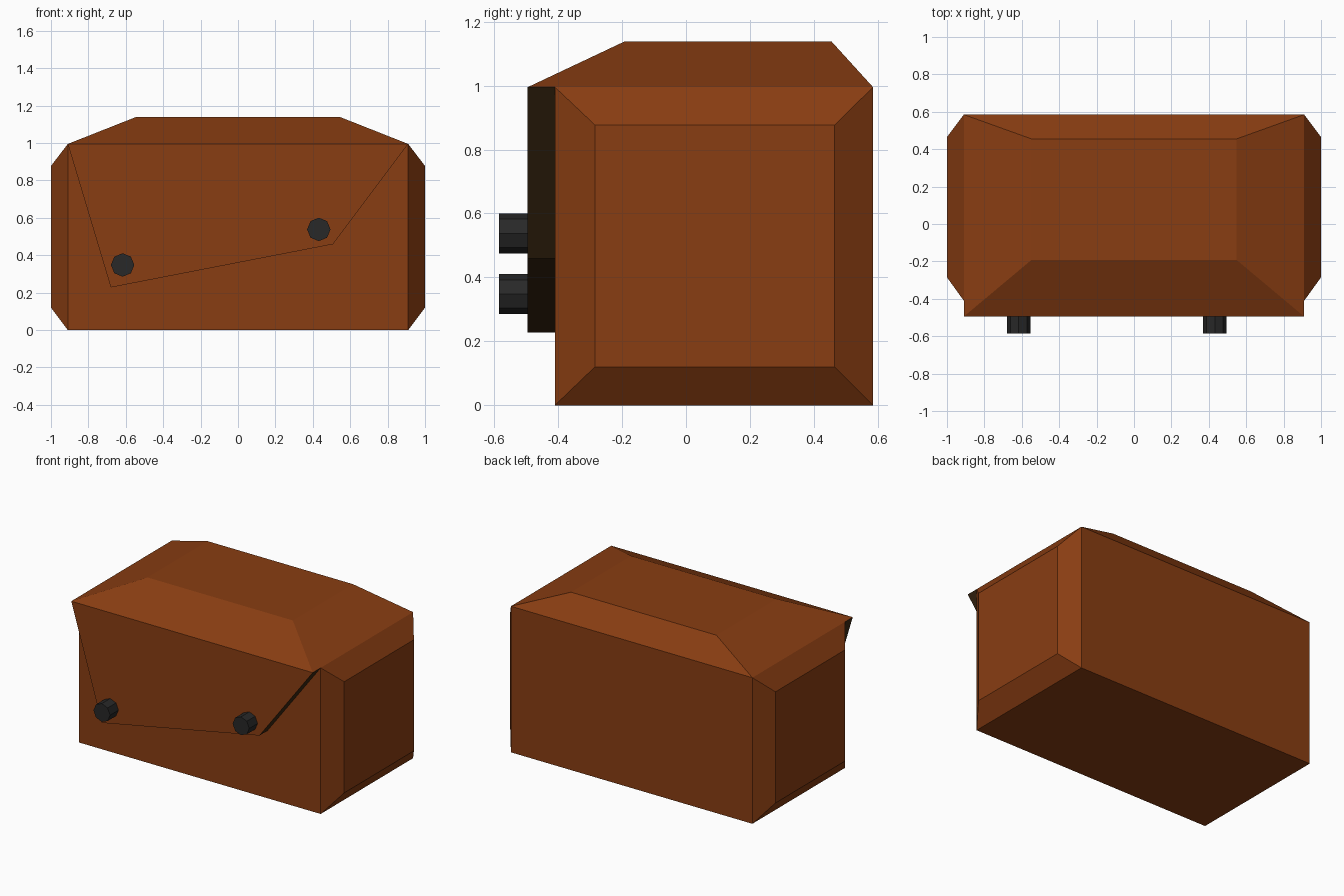
import bpy, bmesh, math

if "Cube" in bpy.data.objects:
    bpy.data.objects.remove(bpy.data.objects["Cube"])


def material(name, rgb):
    m = bpy.data.materials.new(name)
    m.diffuse_color = (*rgb, 1)
    m.use_nodes = True
    m.node_tree.nodes["Principled BSDF"].inputs["Base Color"].default_value = m.diffuse_color
    return m


leather = material("brown leather", (0.25, 0.047, 0.006))
edge = material("dark edge", (0.045, 0.021, 0.006))
black = material("black stud", (0.021, 0.021, 0.021))


def loft(name, rings, mats, edge_rule=None):
    """Skin a list of equal-length point rings and cap both ends."""
    bm = bmesh.new()
    rows = [[bm.verts.new(p) for p in r] for r in rings]
    n = len(rows[0])
    for a, b in zip(rows, rows[1:]):
        for i in range(n):
            j = (i + 1) % n
            bm.faces.new((a[i], a[j], b[j], b[i]))
    bm.faces.new(rows[0])
    bm.faces.new(rows[-1])
    bmesh.ops.recalc_face_normals(bm, faces=bm.faces)
    if edge_rule:
        for f in bm.faces:
            f.material_index = int(edge_rule(f))
    me = bpy.data.meshes.new(name)
    bm.to_mesh(me)
    bm.free()
    for m in mats:
        me.materials.append(m)
    ob = bpy.data.objects.new(name, me)
    bpy.context.collection.objects.link(ob)
    return ob


def rect(u0, u1, v0, v1):
    return [(u0, v0), (u1, v0), (u1, v1), (u0, v1)]


# Body with a tapered panel bulging from each end
big, small = rect(-0.41, 0.585, 0, 0.995), rect(-0.285, 0.465, 0.12, 0.877)
loft("bag_body", [[(x, y, z) for y, z in r] for x, r in
                  ((-1, small), (-0.91, big), (0.91, big), (1, small))], [leather])

# Sloped lid
loft("lid", [[(x, y, 0.995) for x, y in rect(-0.91, 0.91, -0.495, 0.585)],
             [(x, y, 1.138) for x, y in rect(-0.548, 0.548, -0.192, 0.455)]], [leather])

# Lopsided front flap with dark cut edges
outline = [(-0.91, 0.995), (-0.68, 0.228), (0.508, 0.459), (0.91, 0.995)]
loft("front_flap", [[(x, y, z) for x, z in outline] for y in (-0.495, -0.41)],
     [leather, edge], lambda f: abs(f.normal.y) < 0.5)

# Eight-sided studs
for name, cx, cz in (("stud_left", -0.617, 0.348), ("stud_right", 0.432, 0.538)):
    ring = [(cx + 0.0625 * math.cos(i * math.pi / 4),
             cz + 0.0625 * math.sin(i * math.pi / 4)) for i in range(8)]
    loft(name, [[(x, y, z) for x, z in ring] for y in (-0.585, -0.49)], [black])
